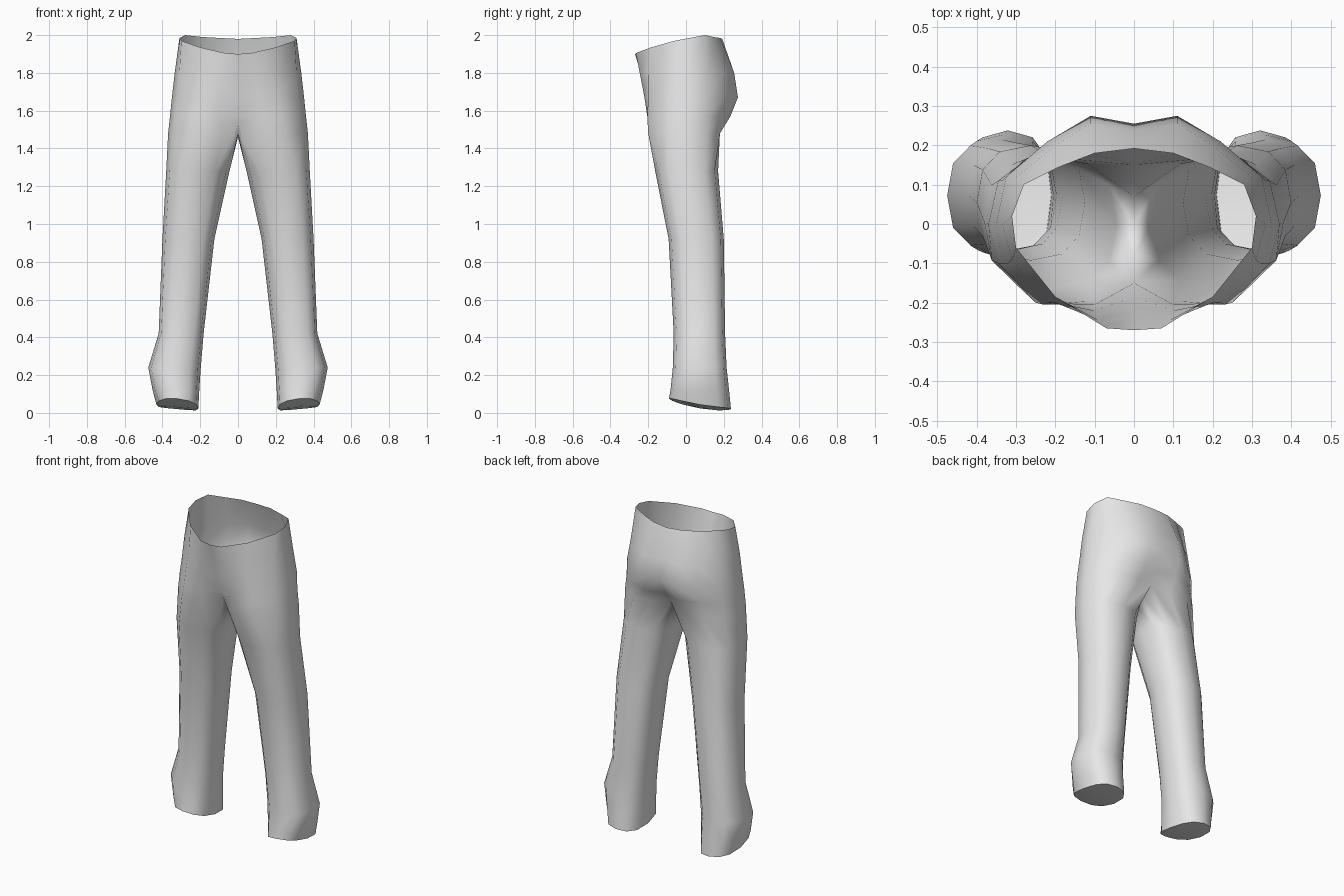
import bpy, bmesh, math

if "Cube" in bpy.data.objects:
    bpy.data.objects.remove(bpy.data.objects["Cube"])

# One plain cloth colour
cloth = bpy.data.materials.new("grey cloth")
cloth.diffuse_color = (0.8, 0.8, 0.8, 1)
cloth.use_nodes = True
cloth.node_tree.nodes["Principled BSDF"].inputs["Base Color"].default_value = cloth.diffuse_color

# Hip half-rings, from front centre round the side to back centre
WAIST = [(0, -.27, 1.90), (.07, -.265, 1.905), (.2, -.185, 1.935),
         (.3, -.06, 1.97), (.31, .02, 1.985), (.28, .1, 2.0),
         (.19, .145, 1.99), (.1, .18, 1.985), (0, .192, 1.98)]
HIPS = {
    1.80: [(0, -.24), (.09, -.245), (.2, -.2), (.31, -.09), (.335, 0),
           (.3, .12), (.2, .2), (.11, .255), (0, .238)],
    1.67: [(0, -.215), (.1, -.22), (.22, -.2), (.32, -.1), (.35, 0),
           (.325, .12), (.22, .21), (.11, .275), (0, .255)],
    1.57: [(0, -.185), (.1, -.205), (.23, -.205), (.335, -.1), (.36, 0),
           (.335, .11), (.24, .19), (.11, .235), (0, .2)],
}
# Thigh top: side half-ring closed by the crotch seam
CROTCH = [(0, -.15, 1.53), (.1, -.195, 1.48), (.25, -.2, 1.48),
          (.345, -.1, 1.48), (.37, 0, 1.48), (.345, .11, 1.48),
          (.24, .18, 1.48), (.11, .18, 1.49), (0, .15, 1.50),
          (0, .07, 1.47), (0, 0, 1.46), (0, -.08, 1.48)]
# Leg sections: height, inner x, outer x, front y, back y
LEG = [(1.28, .045, .38, -.163, .17), (.92, .125, .40, -.092, .20),
       (.42, .182, .42, -.065, .207), (.24, .197, .475, -.07, .215),
       (.12, .205, .452, -.082, .228)]
HEM = (0, .21, .432, -.09, .238)


def leg_ring(z, x0, x1, y0, y1, hem=False):
    """Twelve-sided rounded section; the hem rises to the front and outside."""
    pts = []
    for i in range(12):
        a = math.radians(-120 + 30 * i)
        c, s = math.cos(a), math.sin(a)
        c = math.copysign(abs(c) ** .8, c)
        s = math.copysign(abs(s) ** .8, s)
        h = .01 + .055 * ((1 - s) / 2) ** 2 + .02 * (1 + c) / 2 if hem else z
        pts.append(((x0 + x1) / 2 + c * (x1 - x0) / 2,
                    (y0 + y1) / 2 + s * (y1 - y0) / 2, h))
    return pts


bm = bmesh.new()


def add_ring(pts):
    return [bm.verts.new(p) for p in pts]


def bridge(upper, lower, count):
    for i in range(count):
        j = (i + 1) % len(lower)
        bm.faces.new((lower[i], lower[j], upper[j], upper[i]))


# Seat of the trousers, open at the waist
ring = add_ring(WAIST)
for z, pts in HIPS.items():
    lower = add_ring([(x, y, z) for x, y in pts])
    bridge(ring, lower, 8)
    ring = lower
lower = add_ring(CROTCH)
bridge(ring, lower, 8)
ring = lower

# Leg down to the hem
for section in LEG:
    lower = add_ring(leg_ring(*section))
    bridge(ring, lower, 12)
    ring = lower
lower = add_ring(leg_ring(*HEM, hem=True))
bridge(ring, lower, 12)

# Closed underside of the leg
centre = bm.verts.new((.32, .075, .03))
for i in range(12):
    bm.faces.new((lower[(i + 1) % 12], lower[i], centre))

mesh = bpy.data.meshes.new("trousers")
bm.to_mesh(mesh)
bm.free()
mesh.materials.append(cloth)
trousers = bpy.data.objects.new("trousers", mesh)
bpy.context.collection.objects.link(trousers)

# Smooth cloth with a crisp hem edge
bpy.context.view_layer.objects.active = trousers
trousers.select_set(True)
bpy.ops.object.shade_smooth_by_angle(angle=math.radians(60))

# Other half
mirror = trousers.modifiers.new("other half", 'MIRROR')
mirror.use_axis = (True, False, False)
mirror.merge_threshold = .001
